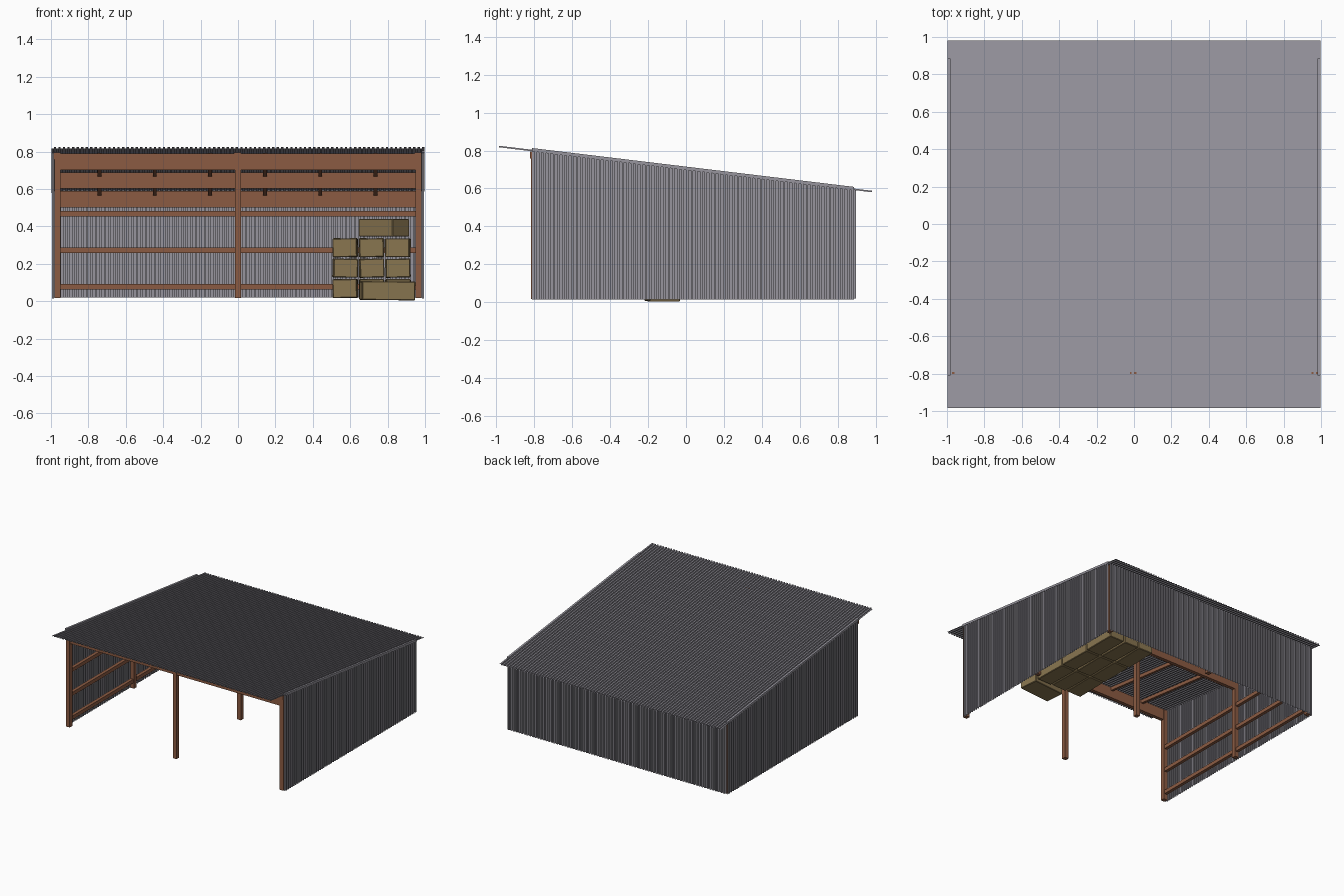
import bpy, math, random
from mathutils import Matrix, Vector

if "Cube" in bpy.data.objects:
    bpy.data.objects.remove(bpy.data.objects["Cube"])
random.seed(4)

def material(name, col):
    m = bpy.data.materials.new(name)
    m.diffuse_color = (*col, 1)
    m.use_nodes = True
    m.node_tree.nodes["Principled BSDF"].inputs["Base Color"].default_value = m.diffuse_color
    return m

METAL = material("grey metal", (0.31, 0.30, 0.34))
WOOD = material("red brown timber", (0.26, 0.105, 0.055))
HAY = material("dry hay", (0.25, 0.18, 0.08))

def roof_z(y):
    return 0.82 - 0.1206 * (y + 0.985)

def mesh(name, verts, faces, mat):
    me = bpy.data.meshes.new(name)
    me.from_pydata(verts, [], faces)
    me.materials.append(mat)
    ob = bpy.data.objects.new(name, me)
    bpy.context.collection.objects.link(ob)
    return ob

BOX = [(0, 1, 3, 2), (4, 6, 7, 5), (0, 4, 5, 1), (2, 3, 7, 6), (0, 2, 6, 4), (1, 5, 7, 3)]

def box(name, x, y, z, mat, slope=False):
    """Box from ranges; with slope, z is measured from the roof line."""
    v = [(a, b, c + (roof_z(b) if slope else 0)) for a in x for b in y for c in z]
    return mesh(name, v, BOX, mat)

def square_wave(lo, hi, depth, pitch=0.0242):
    """Corrugation profile as (along, offset) pairs."""
    n = round((hi - lo) / pitch)
    p = (hi - lo) / n
    pts = []
    for i in range(n):
        a = lo + i * p
        pts += [(a, 0), (a + p / 2, 0), (a + p / 2, depth), (a + p, depth)]
    return pts

def sheet(name, profile, end_a, end_b):
    n = len(profile)
    v = [end_a(*p) for p in profile] + [end_b(*p) for p in profile]
    f = [(i, i + 1, n + i + 1, n + i) for i in range(n - 1)]
    return mesh(name, v, f, METAL)

# corrugated roof
sheet("roof", square_wave(-0.997, 0.997, 0.008),
      lambda a, d: (a, -0.985, roof_z(-0.985) - 0.003 + d),
      lambda a, d: (a, 0.98, roof_z(0.98) - 0.003 + d))

# corrugated side walls, standing slightly above the roof, and their edge caps
for s, side in ((-1, "left"), (1, "right")):
    sheet(side + "_wall", square_wave(-0.81, 0.885, 0.010),
          lambda a, d: (s * (0.984 + d), a, 0.015),
          lambda a, d: (s * (0.984 + d), a, roof_z(a) + 0.012))
    box(side + "_edge_cap", sorted((s * 0.98, s * 0.997)), (-0.81, 0.885), (-0.004, 0.014), METAL, True)

# corrugated back wall
sheet("back_wall", square_wave(-0.984, 0.984, 0.010),
      lambda a, d: (a, 0.884 + d, 0.02),
      lambda a, d: (a, 0.884 + d, roof_z(0.885)))

# posts and cross beams
ROWS = ((-0.8, "front"), (0.03, "middle"), (0.866, "back"))
for y, row in ROWS:
    for x in (-0.965, 0, 0.965):
        box(row + "_post", (x - 0.017, x + 0.017), (y - 0.017, y + 0.017), (0.018, roof_z(y) - 0.01), WOOD)
    z = roof_z(y)
    box(row + "_beam", (-0.975, 0.975), (y - 0.014, y + 0.014), (z - 0.095, z - 0.008), WOOD)
for x in (-0.965, 0, 0.965):
    box("post_cap", (x - 0.021, x + 0.017), (-0.822, -0.79), (0.758, 0.795), WOOD)

# rafters between beams
for i in range(6):
    x = -0.74 + 0.295 * i
    for y0, y1 in ((-0.79, 0.02), (0.04, 0.855)):
        box("rafter", (x - 0.01, x + 0.01), (y0, y1), (-0.032, -0.004), WOOD, True)

# wall rails
for z in (0.078, 0.272, 0.468):
    box("back_rail", (-0.97, 0.97), (0.852, 0.88), (z - 0.015, z + 0.015), WOOD)
    for s in (-1, 1):
        box("side_rail", sorted((s * 0.955, s * 0.981)), (-0.8, 0.87), (z - 0.015, z + 0.015), WOOD)

# hay bales
def bale(x, y, z, size, turn=0, tilt=0):
    ob = box("hay_bale", *[(-k / 2, k / 2) for k in size], HAY)
    ob.data.transform(Matrix.Translation((x, y, z)) @ Matrix.Rotation(turn, 4, 'Z') @ Matrix.Rotation(tilt, 4, 'Y'))
    bev = ob.modifiers.new("soft_edge", 'BEVEL')
    bev.width = 0.004
    bev.segments = 1

for col in range(3):
    for layer in range(3):
        for k in range(3):
            bale(0.573 + 0.141 * col, 0.115 + 0.285 * k, 0.068 + 0.109 * layer, (0.13, 0.275, 0.1),
                 random.uniform(-0.03, 0.03), random.uniform(-0.035, 0.035))
bale(0.798, -0.125, 0.056, (0.285, 0.16, 0.1), 0.1, 0.01)      # loose bale on the ground
bale(0.78, 0.16, 0.393, (0.25, 0.13, 0.095), -0.75)            # turned bale on top
